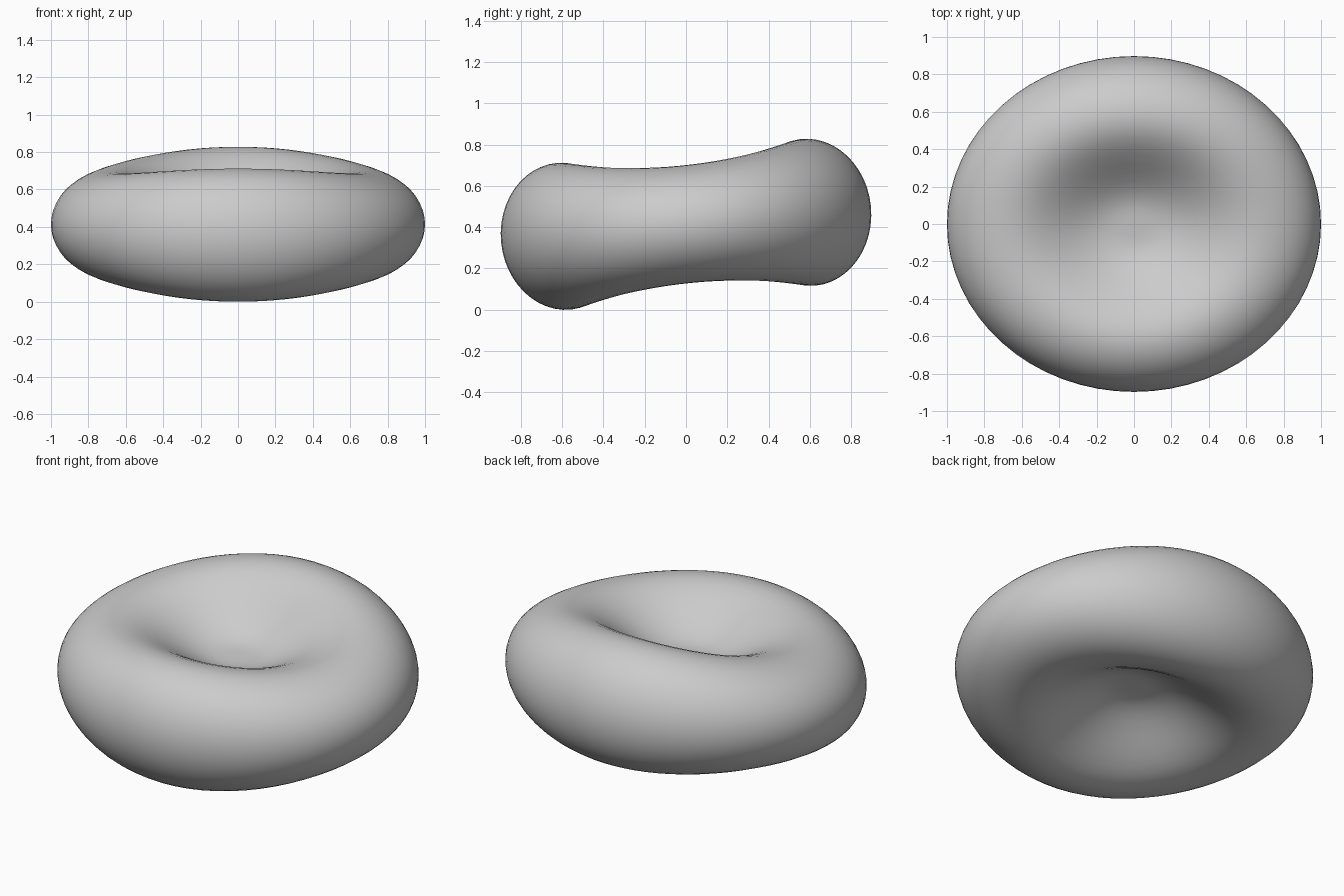
import bpy
import bmesh
import math
from mathutils import Matrix

# Remove the default cube
cube = bpy.data.objects.get("Cube")
if cube:
    bpy.data.objects.remove(cube, do_unlink=True)

HALF_X, HALF_Y = 1.0, 0.9      # elliptical outline
RIM = 0.66                     # where the rim is thickest, as a share of the radius
DENT = 0.08                    # flat middle of the dimple
CENTRE = 0.10                  # half thickness in the middle
TILT = math.radians(5.6)       # the back sits higher


def section(s, rim_height):
    """Radius share and height for s from 0 (outer edge) to 1 (dimple centre)."""
    if s <= 0.5:
        a = s * math.pi
        return RIM + (1 - RIM) * math.cos(a), rim_height * math.sin(a)
    r = RIM * (1 - s) * 2
    k = min(max((r - DENT) / (RIM - DENT), 0), 1)
    k = 0.5 - 0.5 * math.cos(math.pi * k)
    return r, CENTRE + (rim_height - CENTRE) * k


# Biconcave disc reshaped from a sphere, thinner at the left and right
bm = bmesh.new()
bmesh.ops.create_uvsphere(bm, u_segments=64, v_segments=48, radius=1)
for v in bm.verts:
    around = math.atan2(v.co.y, v.co.x)
    lat = math.asin(max(-1, min(1, v.co.z))) / (math.pi / 2)
    r, h = section(abs(lat), 0.285 + 0.072 * math.sin(around) ** 2)
    v.co = (HALF_X * r * math.cos(around), HALF_Y * r * math.sin(around),
            math.copysign(h, lat))
bmesh.ops.rotate(bm, verts=bm.verts, cent=(0, 0, 0), matrix=Matrix.Rotation(TILT, 3, 'X'))
lowest = min(v.co.z for v in bm.verts)
bmesh.ops.translate(bm, verts=bm.verts, vec=(0, 0, -lowest))
for f in bm.faces:
    f.smooth = True

mesh = bpy.data.meshes.new("dimpled_disc")
bm.to_mesh(mesh)
bm.free()
disc = bpy.data.objects.new("dimpled_disc", mesh)
bpy.context.collection.objects.link(disc)

# Plain grey
grey = bpy.data.materials.new("light_grey")
grey.use_nodes = True
colour = (0.6, 0.6, 0.6, 1)
grey.diffuse_color = colour
grey.node_tree.nodes["Principled BSDF"].inputs["Base Color"].default_value = colour
mesh.materials.append(grey)
